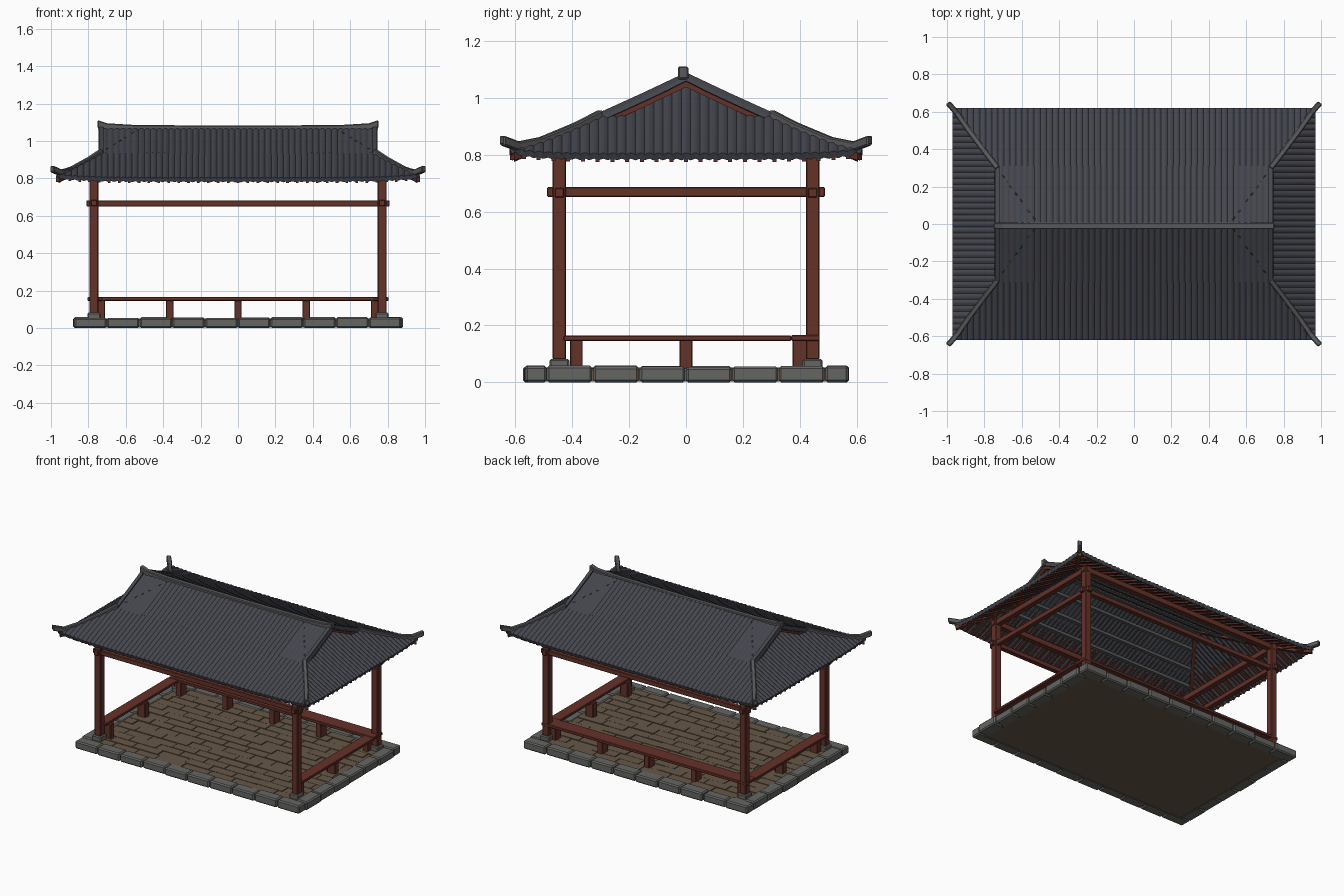
import bpy, bmesh, random
from math import cos, pi
from mathutils import Vector

if "Cube" in bpy.data.objects:
    bpy.data.objects.remove(bpy.data.objects["Cube"])

random.seed(4)


def material(name, rgb):
    m = bpy.data.materials.new(name)
    m.diffuse_color = (*rgb, 1)
    m.use_nodes = True
    m.node_tree.nodes["Principled BSDF"].inputs["Base Color"].default_value = m.diffuse_color
    return m


TILE = material("dark tile", (0.06, 0.062, 0.075))
CAP = material("ridge grey", (0.10, 0.10, 0.105))
RED = material("red wood", (0.13, 0.032, 0.022))
STONE = material("grey stone", (0.13, 0.13, 0.125))
FLOOR = material("brown paving", (0.13, 0.095, 0.062))


def finish(name, bm, mat, bevel=0):
    me = bpy.data.meshes.new(name)
    bm.to_mesh(me)
    bm.free()
    me.materials.append(mat)
    ob = bpy.data.objects.new(name, me)
    bpy.context.collection.objects.link(ob)
    if bevel:
        b = ob.modifiers.new("bevel", "BEVEL")
        b.width, b.segments = bevel, 1
    return ob


def boxes(name, spans, mat, bevel=0):
    """spans: (x0, x1, y0, y1, z0, z1) per box"""
    bm = bmesh.new()
    for x0, x1, y0, y1, z0, z1 in spans:
        for v in bmesh.ops.create_cube(bm, size=1)["verts"]:
            v.co = (x1 if v.co.x > 0 else x0, y1 if v.co.y > 0 else y0, z1 if v.co.z > 0 else z0)
        # faces may be mirrored by reversed spans
    bmesh.ops.recalc_face_normals(bm, faces=bm.faces)
    return finish(name, bm, mat, bevel)


def sweeps(name, paths, w, h, mat, bevel=0):
    """rectangular bars along paths, top face on the path"""
    bm = bmesh.new()
    for path in paths:
        pts = [Vector(p) for p in path]
        d = pts[-1] - pts[0]
        side = Vector((-d.y, d.x, 0)).normalized() * w / 2
        drop = Vector((0, 0, -h))
        rings = [[bm.verts.new(q) for q in (p - side, p + side, p + side + drop, p - side + drop)] for p in pts]
        for a, b in zip(rings, rings[1:]):
            for k in range(4):
                bm.faces.new((a[k], a[(k + 1) % 4], b[(k + 1) % 4], b[k]))
        bm.faces.new(rings[0])
        bm.faces.new(rings[-1])
    bmesh.ops.recalc_face_normals(bm, faces=bm.faces)
    return finish(name, bm, mat, bevel)


SIGNS = (-1, 1)
CORNERS = [(sx, sy) for sx in SIGNS for sy in SIGNS]

# Platform: brown core with laid bricks, stone kerb
boxes("floor_core", [(-0.82, 0.82, -0.51, 0.51, 0.003, 0.044)], FLOOR)
bricks = []
rows = 14
for r in range(rows):
    y = -0.5 + r / rows
    x = -0.81 - (r % 2) * 0.09
    while x < 0.81:
        x1 = x + random.uniform(0.15, 0.21)
        bricks.append((max(x, -0.81), min(x1, 0.81), y, y + 1 / rows - 0.004, 0.03, 0.05 + random.uniform(-0.002, 0.002)))
        x = x1 + 0.004
boxes("floor_bricks", [b for b in bricks if b[1] - b[0] > 0.01], FLOOR)


def kerb(half, out, inn, n, along_x):
    res = []
    step = 2 * half / n
    for s in SIGNS:
        for i in range(n):
            a = -half + i * step
            o = out + random.uniform(-0.006, 0.004)
            u, v = (a, a + step - 0.003), (s * inn, s * o)
            top = 0.056 + random.uniform(-0.003, 0.003)
            res.append((*u, *v, 0, top) if along_x else (*v, *u, 0, top))
    return res


boxes("kerb_stones", kerb(0.875, 0.57, 0.49, 10, True) + kerb(0.49, 0.878, 0.795, 6, False), STONE, 0.008)

# Columns on stone feet
boxes("column_feet", [(x * 0.77 - 0.035, x * 0.77 + 0.035, y * 0.445 - 0.035, y * 0.445 + 0.035, 0.04, 0.082)
                      for x, y in CORNERS], STONE, 0.006)
boxes("columns", [(x * 0.77 - 0.024, x * 0.77 + 0.024, y * 0.445 - 0.024, y * 0.445 + 0.024, 0.08, 0.85)
                  for x, y in CORNERS], RED, 0.004)

# Tie beams with projecting ends, and plates under the eaves
beams = []
for s in SIGNS:
    beams += [(-0.81, 0.81, s * 0.445 - 0.016, s * 0.445 + 0.016, 0.65, 0.683),
              (s * 0.77 - 0.016, s * 0.77 + 0.016, -0.488, 0.488, 0.652, 0.686),
              (-0.80, 0.80, s * 0.445 - 0.018, s * 0.445 + 0.018, 0.80, 0.84),
              (s * 0.77 - 0.018, s * 0.77 + 0.018, -0.47, 0.47, 0.80, 0.84)]
boxes("tie_beams", beams, RED, 0.003)

# Benches on three sides, front left open
boxes("bench_seats", [(-0.80, 0.80, 0.37, 0.47, 0.146, 0.166)] +
      [(s * 0.765 - 0.04, s * 0.765 + 0.04, -0.43, 0.37, 0.146, 0.164) for s in SIGNS], RED, 0.003)
legs = [(x - 0.02, x + 0.02, 0.375, 0.44, 0.045, 0.15) for x in (-0.73, -0.365, 0, 0.365, 0.73)]
legs += [(s * 0.74 - 0.03, s * 0.74 + 0.03, y - 0.022, y + 0.022, 0.045, 0.15) for s in SIGNS for y in (-0.385, 0)]
boxes("bench_legs", legs, RED, 0.003)


# Roof: t = -1 at ridge, 0 at gable foot, 1 at eave
def height(t, s=0):
    return 0.934 - 0.1375 * t + 0.006 * t * t + 0.018 * max(t, 0) * s ** 6


def wave(a):
    return 0.007 * abs(cos(pi * a / 0.0323)) - 0.003


def slope(bm, n, half, n_rows, start, end, point):
    cols = []
    for i in range(n + 1):
        a = -half + 2 * half * i / n
        t0 = start(a)
        cols.append([bm.verts.new(point(a, t0 + (end - t0) * j / n_rows)) for j in range(n_rows + 1)])
    for c, d in zip(cols, cols[1:]):
        for j in range(n_rows):
            bm.faces.new((c[j], d[j], d[j + 1], c[j + 1]))


def roof_object(name, bm):
    bmesh.ops.remove_doubles(bm, verts=bm.verts, dist=1e-5)
    bm.normal_update()
    bmesh.ops.reverse_faces(bm, faces=[f for f in bm.faces if f.normal.z < 0])
    ob = finish(name, bm, TILE)
    m = ob.modifiers.new("thickness", "SOLIDIFY")
    m.thickness, m.offset = 0.022, -1


long_slopes, end_slopes = bmesh.new(), bmesh.new()
for s in SIGNS:
    def front(a, t):
        return (a, s * (0.31 + 0.31 * t), height(t, abs(a) / 0.97) + wave(a))

    def end(a, t):
        return (s * (0.74 + 0.23 * t), a, height(t, abs(a) / 0.62) + wave(a))

    slope(long_slopes, 276, 0.74, 4, lambda a: -1, 0, front)
    slope(long_slopes, 360, 0.97, 5, lambda a: max(0, (abs(a) - 0.74) / 0.23), 1, front)
    slope(end_slopes, 230, 0.62, 8, lambda a: (abs(a) - 0.31) / 0.31, 1, end)
roof_object("long_roof_slopes", long_slopes)
roof_object("end_roof_slopes", end_slopes)

# Main ridge with upturned ends
ridge = [(-0.75, 1.112), (-0.70, 1.095), (-0.55, 1.086), (0, 1.082), (0.55, 1.086), (0.70, 1.095), (0.75, 1.112)]
sweeps("main_ridge", [[(x, -0.01, z) for x, z in ridge]], 0.036, 0.045, CAP, 0.005)

# Hip ridges with upturned tips
hip = [(0.73, 0.30, 0.958), (0.80, 0.39, 0.912), (0.89, 0.51, 0.862), (0.945, 0.59, 0.846), (0.995, 0.648, 0.868)]
sweeps("hip_ridges", [[(sx * x, sy * y, z) for x, y, z in hip] for sx, sy in CORNERS], 0.03, 0.034, CAP, 0.005)

# Tile edging and red boards on the gables
sweeps("gable_edge_tiles", [[(sx * 0.73, sy * 0.31 * (1 + t), height(t) + 0.012) for t in (-1, -0.5, 0)]
                            for sx, sy in CORNERS], 0.024, 0.02, TILE)
sweeps("gable_boards", [[(sx * 0.732, sy * 0.31 * (1 + t), height(t) - 0.01) for t in (-1, -0.5, -0.03)]
                        for sx, sy in CORNERS], 0.016, 0.03, RED)

# Rafters under the eaves, plus corner rafters
rafters = []
for s in SIGNS:
    for i in range(35):
        x = -0.9 + 1.8 * i / 34
        t0 = max(0.25, (abs(x) - 0.74) / 0.23)
        rafters.append([(x, s * 0.31 * (1 + t), height(t, abs(x) / 0.97) - 0.018) for t in (t0, 0.95)])
    for i in range(23):
        y = -0.57 + 1.14 * i / 22
        t0 = max(0, (abs(y) - 0.31) / 0.31)
        rafters.append([(s * (0.74 + 0.23 * t), y, height(t, abs(y) / 0.62) - 0.018) for t in (t0, 0.95)])
sweeps("eave_rafters", rafters, 0.014, 0.016, RED)
sweeps("corner_rafters", [[(sx * (0.74 + 0.23 * t), sy * 0.31 * (1 + t), height(t, max(t, 0)) - 0.015)
                           for t in (-0.9, 0, 0.6, 0.97)] for sx, sy in CORNERS], 0.024, 0.025, RED)

# Grey purlins inside the roof
purlins = [[(-0.74 - 0.23 * t, s * 0.31 * (1 + t), height(t) - 0.018), (0.74 + 0.23 * t, s * 0.31 * (1 + t), height(t) - 0.018)]
           for s in SIGNS for t in (-0.6, -0.2, 0.15)]
sweeps("inner_purlins", purlins, 0.025, 0.02, CAP)
